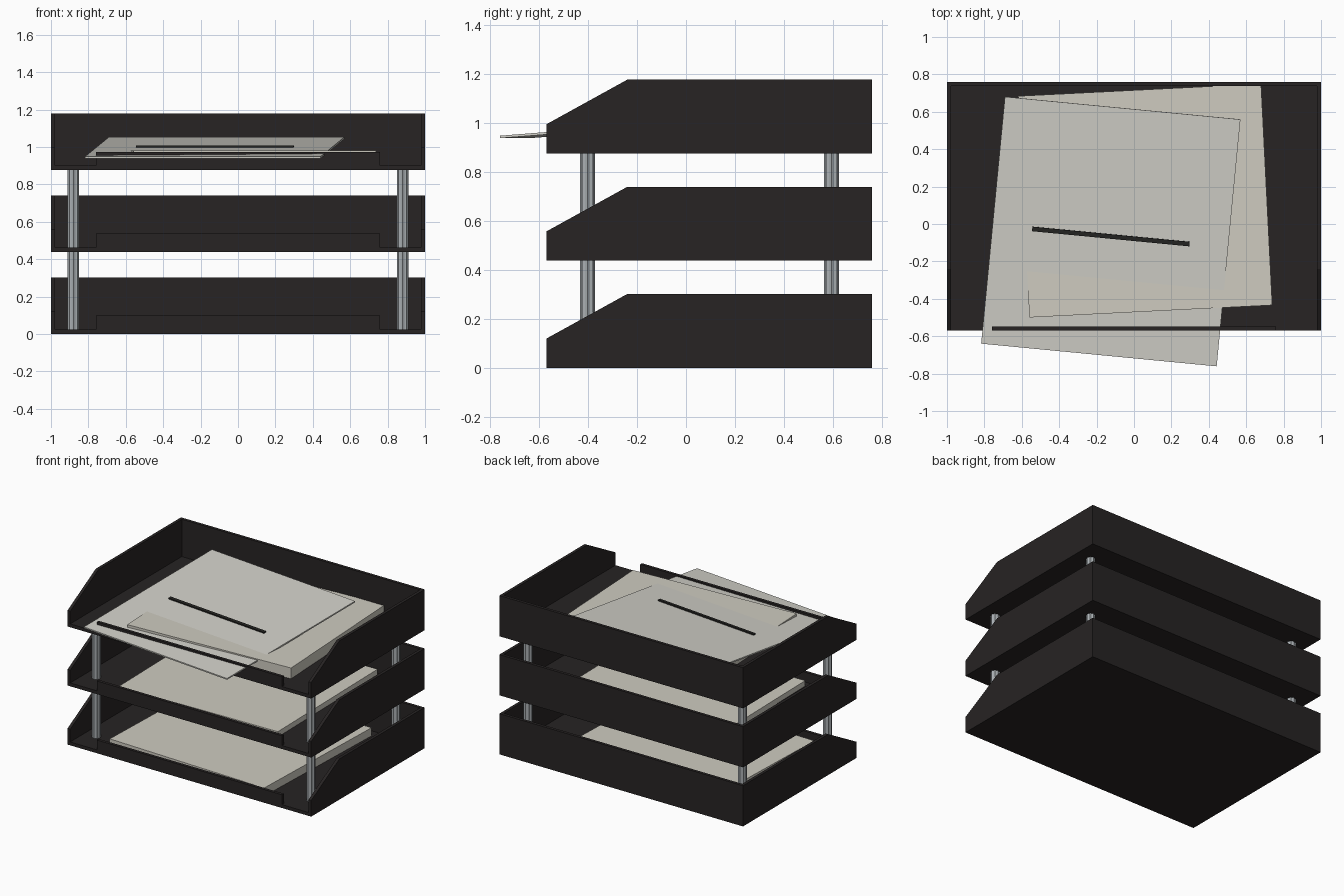
import bpy, bmesh
from math import radians, cos, sin, pi
from mathutils import Matrix

if "Cube" in bpy.data.objects:
    bpy.data.objects.remove(bpy.data.objects["Cube"])


def material(name, rgb):
    m = bpy.data.materials.new(name)
    m.diffuse_color = (*rgb, 1)
    m.use_nodes = True
    m.node_tree.nodes["Principled BSDF"].inputs["Base Color"].default_value = m.diffuse_color
    return m


BLACK = material("black_plastic", (0.02, 0.017, 0.017))
METAL = material("grey_metal", (0.40, 0.43, 0.45))
PAPER = material("paper", (0.62, 0.60, 0.53))
SHEET = material("loose_paper", (0.64, 0.63, 0.58))
INK = material("ink", (0.018, 0.018, 0.016))


def finish(bm, name, mat):
    bmesh.ops.recalc_face_normals(bm, faces=bm.faces)
    me = bpy.data.meshes.new(name)
    bm.to_mesh(me)
    bm.free()
    me.materials.append(mat)
    ob = bpy.data.objects.new(name, me)
    bpy.context.collection.objects.link(ob)
    return ob


def add_box(bm, x0, x1, y0, y1, z0, z1):
    mat = Matrix.Translation(((x0 + x1) / 2, (y0 + y1) / 2, (z0 + z1) / 2))
    mat = mat @ Matrix.Diagonal((x1 - x0, y1 - y0, z1 - z0, 1))
    bmesh.ops.create_cube(bm, size=1, matrix=mat)


def add_prism(bm, points, offset):
    face = bm.faces.new([bm.verts.new(p) for p in points])
    ext = bmesh.ops.extrude_face_region(bm, geom=[face], use_keep_orig=True)
    verts = [v for v in ext["geom"] if isinstance(v, bmesh.types.BMVert)]
    bmesh.ops.translate(bm, verts=verts, vec=offset)


FRONT, BACK, WALL, FLOOR = -0.57, 0.76, 0.022, 0.025
LEVELS = (0.0, 0.438, 0.876)
SIDE = [(FRONT, 0), (FRONT, 0.12), (-0.24, 0.302), (BACK, 0.302), (BACK, 0)]


# Tray: floor, back wall, two sloped sides and a short front lip
def tray(name, z):
    bm = bmesh.new()
    inner = 1 - WALL
    add_box(bm, -inner, inner, FRONT, BACK - WALL, z, z + FLOOR)
    add_box(bm, -inner, inner, BACK - WALL, BACK, z, z + 0.302)
    add_box(bm, -0.76, 0.76, FRONT, FRONT + WALL, z + FLOOR, z + 0.098)
    for x in (-1, inner):
        add_prism(bm, [(x, y, z + h) for y, h in SIDE], (WALL, 0, 0))
    return finish(bm, name, BLACK)


for label, z in zip(("bottom", "middle", "top"), LEVELS):
    tray(label + "_tray", z)


# Fluted posts between the trays
def post(name, x, y, z0, z1):
    bm = bmesh.new()
    ring = []
    for i in range(16):
        r = 0.031 if i % 2 == 0 else 0.026
        a = 2 * pi * i / 16
        ring.append((x + r * cos(a), y + r * sin(a), z0))
    add_prism(bm, ring, (0, 0, z1 - z0))
    return finish(bm, name, METAL)


for tier in (0, 1):
    for xs, xn in ((-0.88, "left"), (0.88, "right")):
        for ys, yn in ((-0.403, "front"), (0.595, "back")):
            post(f"{yn}_{xn}_post_{tier + 1}", xs, ys,
                 LEVELS[tier] + FLOOR, LEVELS[tier + 1])


# Paper slabs, rotated about z and optionally tilted
def slab(name, size, center, turn, tilt, mat, shift=(0, 0, 0)):
    bm = bmesh.new()
    sx, sy, sz = size
    add_box(bm, -sx / 2, sx / 2, -sy / 2, sy / 2, -sz / 2, sz / 2)
    m = (Matrix.Translation(center) @ Matrix.Rotation(radians(turn), 4, 'Z')
         @ Matrix.Rotation(radians(tilt), 4, 'X') @ Matrix.Translation(shift))
    bm.transform(m)
    return finish(bm, name, mat)


slab("bottom_paper_stack", (1.30, 1.20, 0.06), (-0.045, 0.095, 0.055), -2, 0, PAPER)
slab("middle_paper_stack", (1.29, 1.20, 0.04), (0.004, 0.114, LEVELS[1] + 0.045), 1, 0, PAPER)
slab("top_paper_stack", (1.30, 1.185, 0.08), (0.06, 0.125, LEVELS[2] + 0.065), 2.9, 0, PAPER)

# Loose tilted sheet with a dark line printed across it
POSE = ((-0.124, -0.04, 0.996), -5.5, 4.5)
slab("loose_sheet", (1.265, 1.33, 0.01), *POSE, SHEET)
slab("sheet_line", (0.845, 0.024, 0.009), *POSE, INK, (0.003, -0.026, 0.0095))
